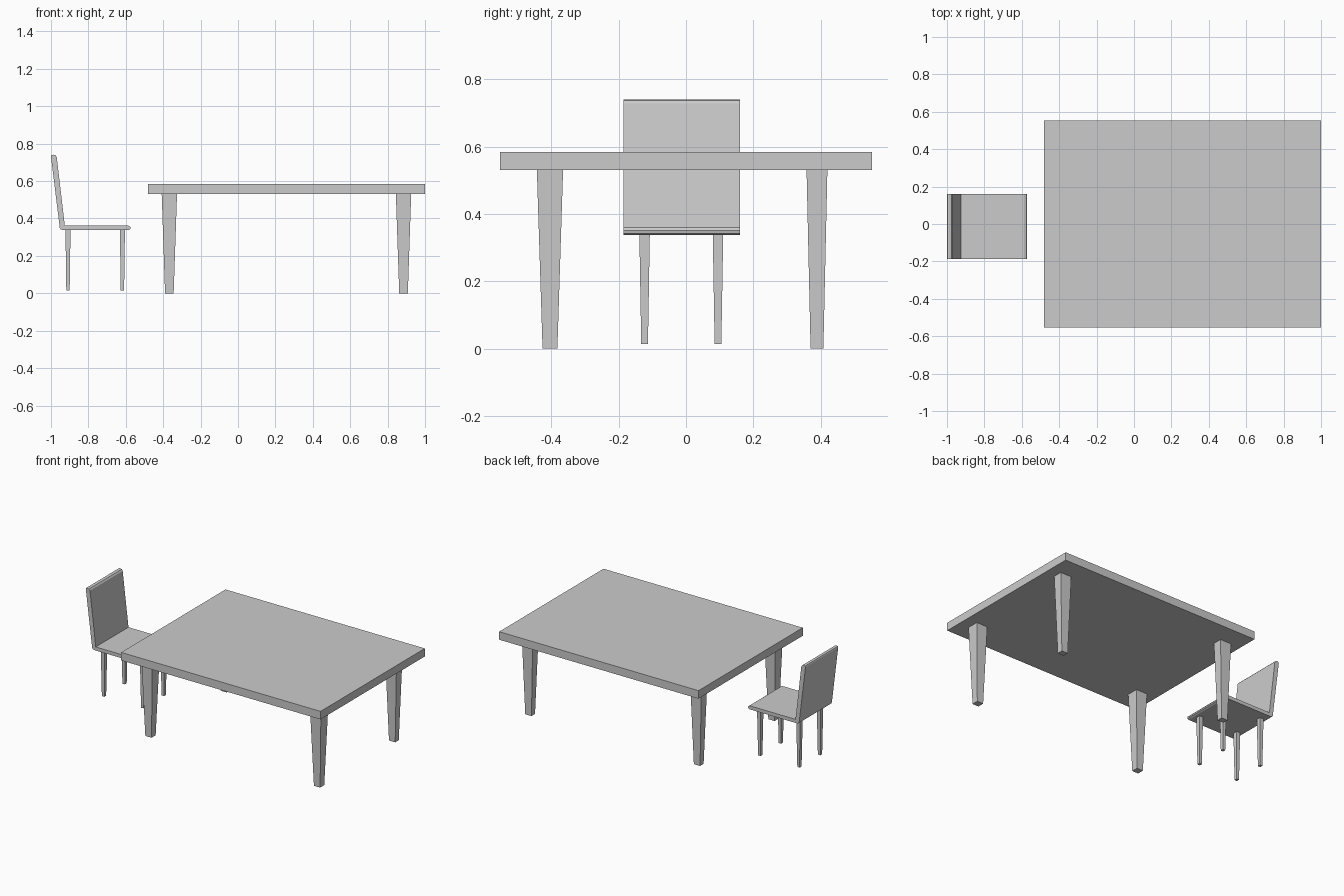
import bpy, bmesh

if "Cube" in bpy.data.objects:
    bpy.data.objects.remove(bpy.data.objects["Cube"])


def make_object(name, verts, faces):
    mesh = bpy.data.meshes.new(name)
    mesh.from_pydata(verts, [], faces)
    bm = bmesh.new()
    bm.from_mesh(mesh)
    bmesh.ops.recalc_face_normals(bm, faces=bm.faces)
    bm.to_mesh(mesh)
    bm.free()
    obj = bpy.data.objects.new(name, mesh)
    bpy.context.collection.objects.link(obj)
    return obj


def tapered_box(name, x, y, z0, z1, half_bottom, half_top):
    """Box centred on x, y with (half x, half y) sizes at each end."""
    verts = [(x + sx * h[0], y + sy * h[1], z)
             for z, h in ((z0, half_bottom), (z1, half_top))
             for sx, sy in ((-1, -1), (1, -1), (1, 1), (-1, 1))]
    faces = [(0, 1, 2, 3), (4, 5, 6, 7)]
    faces += [(i, (i + 1) % 4, 4 + (i + 1) % 4, 4 + i) for i in range(4)]
    return make_object(name, verts, faces)


def extruded_profile(name, points, y0, y1):
    """Extrude an x-z outline along y."""
    n = len(points)
    verts = [(x, y, z) for y in (y0, y1) for x, z in points]
    faces = [tuple(range(n)), tuple(range(n, 2 * n))]
    faces += [(i, (i + 1) % n, n + (i + 1) % n, n + i) for i in range(n)]
    return make_object(name, verts, faces)


# Table top
tapered_box("table_top", 0.26, 0.0, 0.531, 0.585, (0.74, 0.553), (0.74, 0.553))

# Tapered table legs
for side, x in (("left", -0.367), ("right", 0.885)):
    for end, y, top, bottom in (("front", -0.404, 0.039, 0.022),
                                ("back", 0.389, 0.031, 0.019)):
        tapered_box(f"table_leg_{end}_{side}", x, y, 0.0, 0.533,
                    (0.023, bottom), (0.041, top))

# Chair seat and leaning back as one bent panel
outline = [(-0.573, 0.351), (-0.575, 0.343), (-0.585, 0.338), (-0.935, 0.338),
           (-0.947, 0.341), (-0.953, 0.350), (-1.0, 0.732), (-0.997, 0.739),
           (-0.988, 0.741), (-0.976, 0.738), (-0.969, 0.728), (-0.926, 0.362),
           (-0.587, 0.362), (-0.578, 0.358)]
extruded_profile("chair_seat_and_back", outline, -0.186, 0.161)

# Tapered chair legs
for end, x in (("rear", -0.909), ("fore", -0.618)):
    for side, y in (("right", -0.123), ("left", 0.095)):
        tapered_box(f"chair_leg_{end}_{side}", x, y, 0.014, 0.34,
                    (0.009, 0.010), (0.0135, 0.0155))
